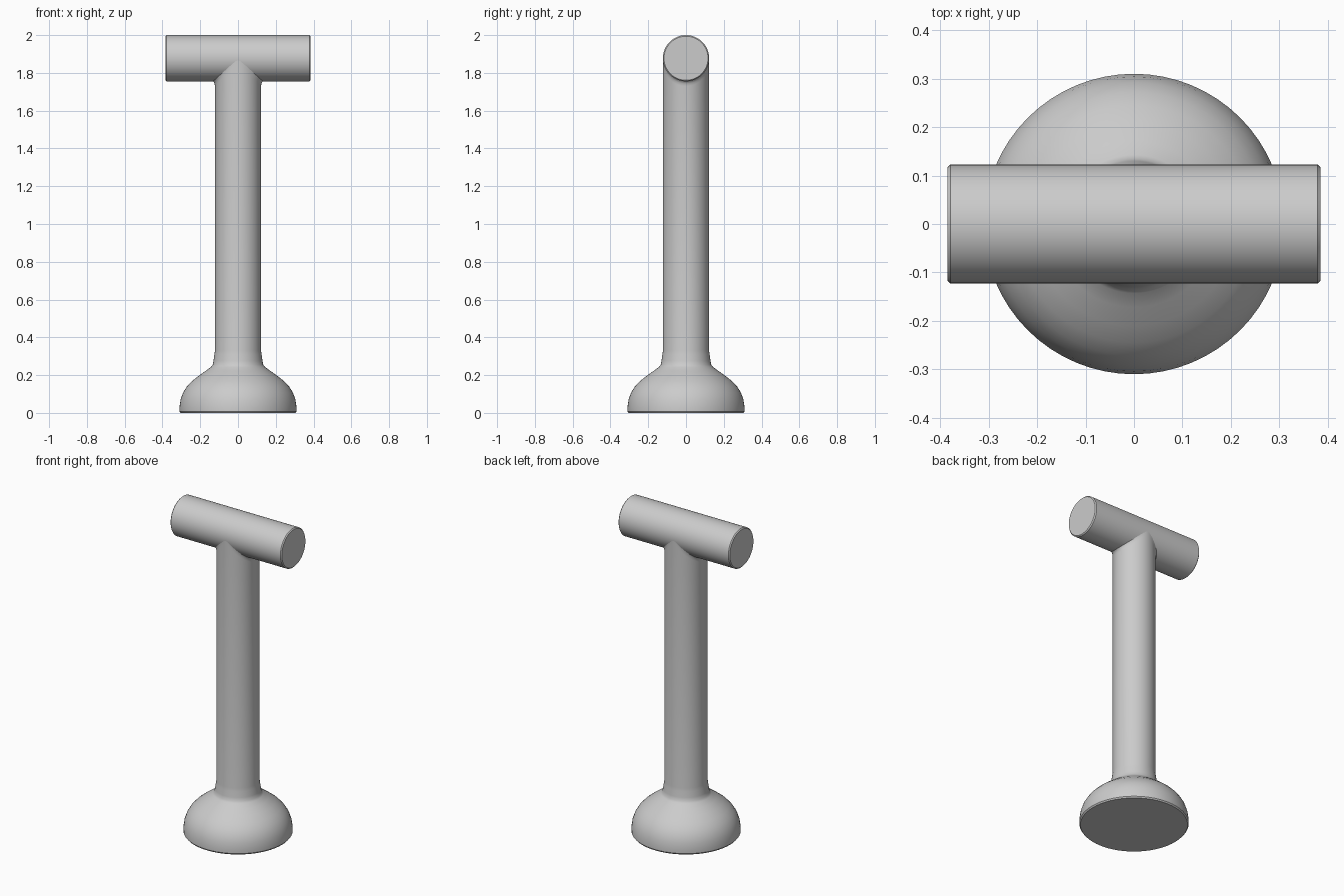
import bpy, bmesh, math

if "Cube" in bpy.data.objects:
    bpy.data.objects.remove(bpy.data.objects["Cube"])

SEG = 64
STEM_R = 0.122
BAR_R = 0.1225
BAR_Z = 2.0 - BAR_R
BAR_HALF = 0.385


def mesh_from_rings(name, rings, cap_start=True, cap_end=True):
    """Skin a list of equal-length vertex rings."""
    bm = bmesh.new()
    loops = [[bm.verts.new(p) for p in ring] for ring in rings]
    n = len(loops[0])
    for a, b in zip(loops, loops[1:]):
        for i in range(n):
            j = (i + 1) % n
            bm.faces.new((a[i], a[j], b[j], b[i]))
    if cap_start:
        bm.faces.new(loops[0][::-1])
    if cap_end:
        bm.faces.new(loops[-1])
    bmesh.ops.recalc_face_normals(bm, faces=bm.faces)
    mesh = bpy.data.meshes.new(name)
    bm.to_mesh(mesh)
    bm.free()
    obj = bpy.data.objects.new(name, mesh)
    bpy.context.collection.objects.link(obj)
    bpy.ops.object.select_all(action='DESELECT')
    obj.select_set(True)
    bpy.context.view_layer.objects.active = obj
    bpy.ops.object.shade_smooth_by_angle(angle=math.radians(35))
    return obj


angles = [2 * math.pi * i / SEG for i in range(SEG)]

# Domed foot flowing into the stem
profile = [(0.304, 0.0), (0.31, 0.008), (0.31, 0.03), (0.304, 0.07),
           (0.292, 0.105), (0.272, 0.138), (0.245, 0.167), (0.21, 0.195),
           (0.172, 0.222), (0.143, 0.243), (0.134, 0.254), (0.13, 0.275),
           (0.125, 0.31), (STEM_R, 0.33)]
rings = [[(r * math.cos(a), r * math.sin(a), z) for a in angles]
         for r, z in profile]

# Stem top follows the underside of the bar, with a small fillet
for drop, flare in [(0.025, 0.0), (0.012, 0.002), (0.004, 0.006), (-0.004, 0.015)]:
    ring = []
    for a in angles:
        c = abs(math.cos(a))
        z = BAR_Z - BAR_R * c - drop
        ring.append(((STEM_R + flare) * math.cos(a), STEM_R * math.sin(a), z))
    rings.append(ring)
mesh_from_rings("stem_and_foot", rings, cap_end=False)

# Horizontal crossbar with slightly eased ends
bar_profile = [(-BAR_HALF, BAR_R - 0.006), (-BAR_HALF + 0.006, BAR_R),
               (BAR_HALF - 0.006, BAR_R), (BAR_HALF, BAR_R - 0.006)]
mesh_from_rings("crossbar", [[(x, r * math.cos(a), BAR_Z + r * math.sin(a))
                              for a in angles] for x, r in bar_profile])
